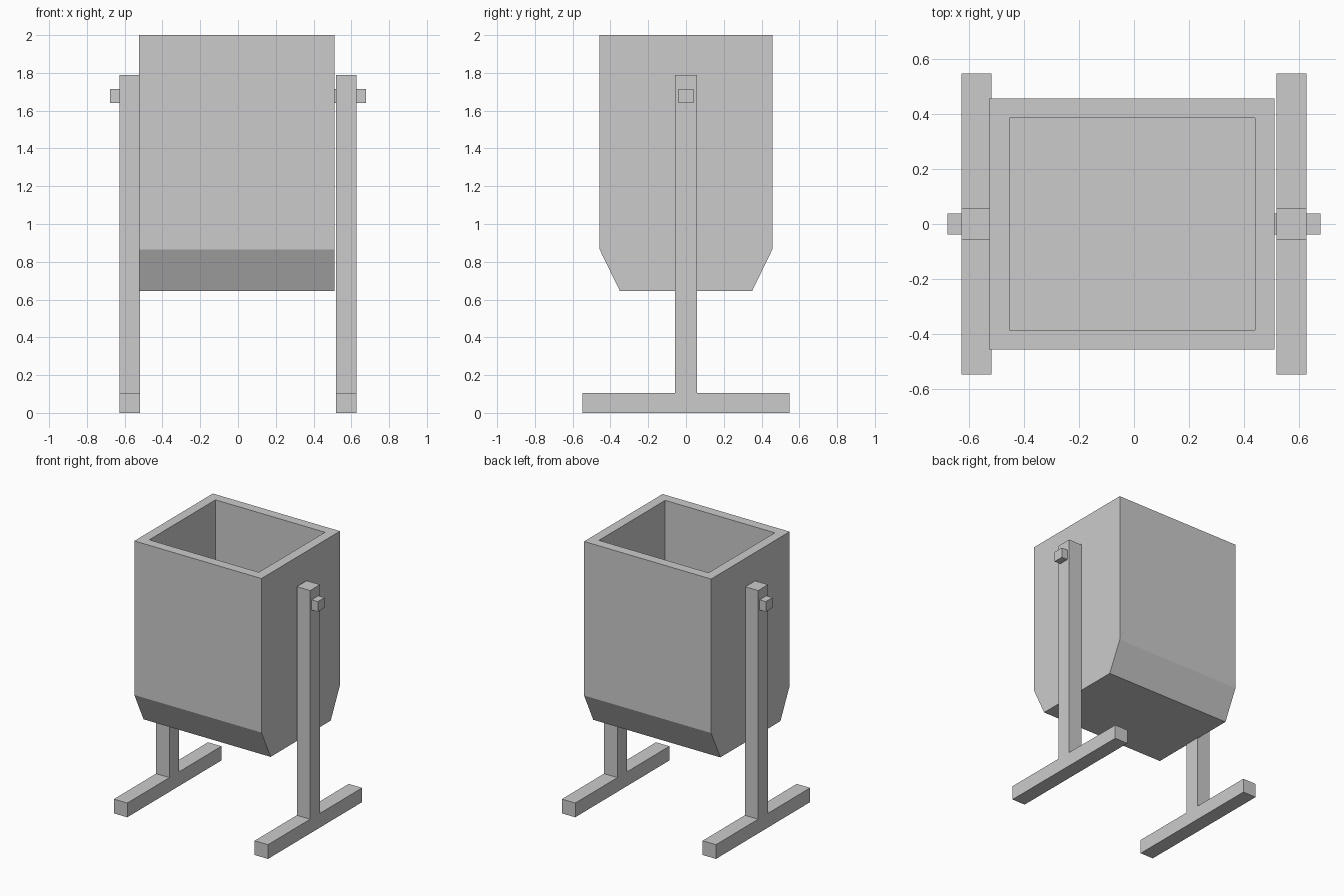
import bpy, bmesh

if "Cube" in bpy.data.objects:
    bpy.data.objects.remove(bpy.data.objects["Cube"])


def prism(name, profile, x0, x1):
    """Extrude a closed (y, z) profile along x from x0 to x1."""
    bm = bmesh.new()
    face = bm.faces.new([bm.verts.new((x0, y, z)) for y, z in profile])
    ext = bmesh.ops.extrude_face_region(bm, geom=[face])
    moved = [v for v in ext["geom"] if isinstance(v, bmesh.types.BMVert)]
    bmesh.ops.translate(bm, verts=moved, vec=(x1 - x0, 0, 0))
    bmesh.ops.recalc_face_normals(bm, faces=bm.faces)
    mesh = bpy.data.meshes.new(name)
    bm.to_mesh(mesh)
    bm.free()
    obj = bpy.data.objects.new(name, mesh)
    bpy.context.collection.objects.link(obj)
    return obj


def symmetric(half):
    """Complete a half profile by mirroring it across y = 0."""
    return half + [(-y, z) for y, z in reversed(half)]


# Bin body with tapered bottom edges
body = prism("bin_body", symmetric([(0.35, 0.645), (0.457, 0.865), (0.457, 2.0)]),
             -0.525, 0.511)

# Open cavity: shape the inset top face, then push it down
bm = bmesh.new()
bm.from_mesh(body.data)
bm.faces.ensure_lookup_table()
top = max(bm.faces, key=lambda f: f.calc_center_median().z)
bmesh.ops.inset_region(bm, faces=[top], thickness=0.0715, use_even_offset=True)
floor = bmesh.ops.extrude_face_region(bm, geom=[top])
bmesh.ops.translate(bm, vec=(0, 0, -1.2),
                    verts=[v for v in floor["geom"] if isinstance(v, bmesh.types.BMVert)])
if top.is_valid:
    bmesh.ops.delete(bm, geom=[top], context='FACES_ONLY')
bmesh.ops.recalc_face_normals(bm, faces=bm.faces)
bm.to_mesh(body.data)
bm.free()

# Inverted-T stands and square pivot pins on both sides
stand = symmetric([(0.548, 0.0), (0.548, 0.105), (0.057, 0.105), (0.057, 1.79)])
pin = symmetric([(0.039, 1.64), (0.039, 1.715)])
for side, s in (("left", -1), ("right", 1)):
    prism(side + "_stand", stand, s * 0.519, s * 0.628)
    prism(side + "_pivot_pin", pin, s * 0.5, s * 0.678)
